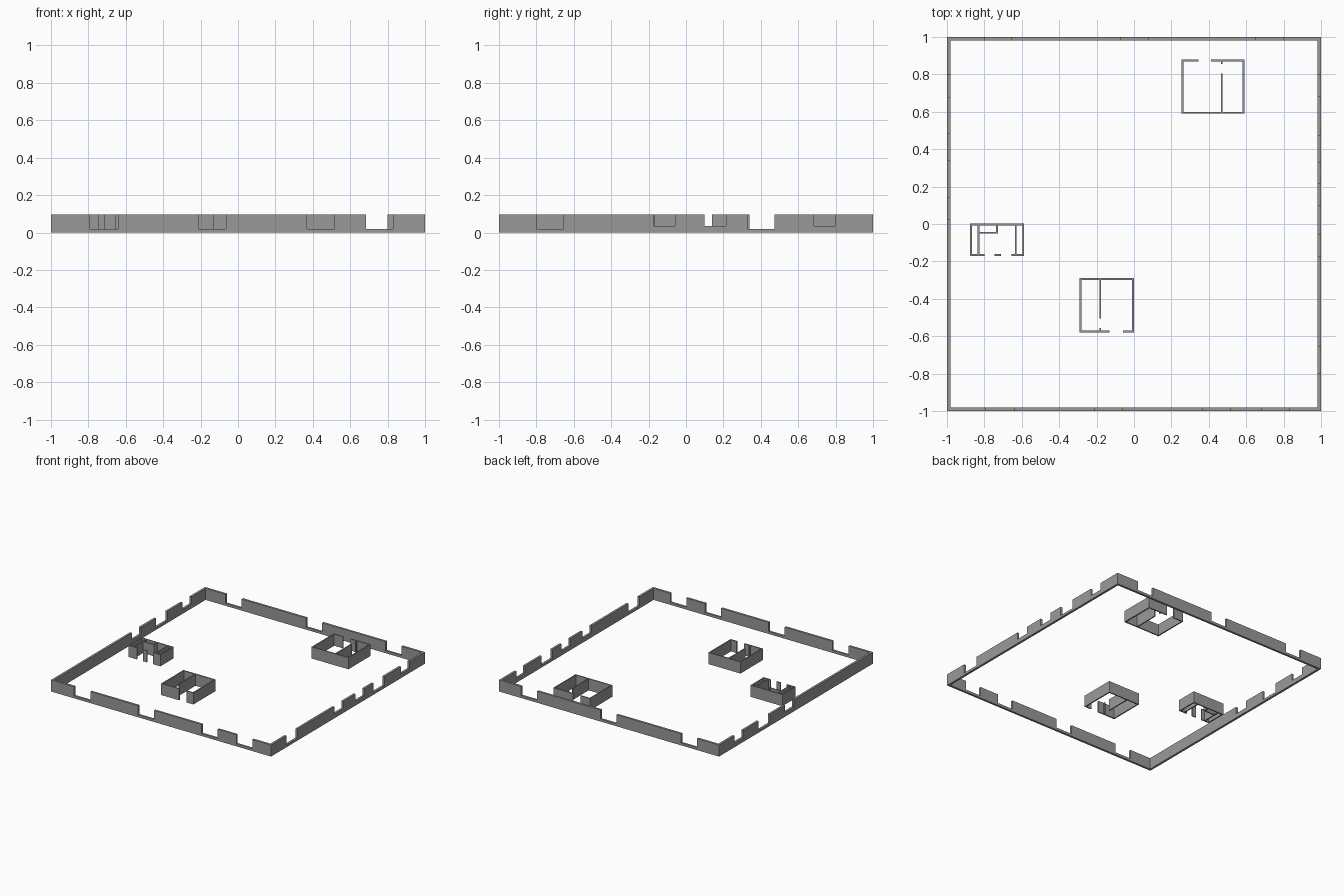
import bpy, bmesh
from mathutils import Vector

if "Cube" in bpy.data.objects:
    bpy.data.objects.remove(bpy.data.objects["Cube"])

H = 0.095      # wall height
T = 0.018      # perimeter wall thickness
LOW, MID = 0.02, 0.036   # window sill heights

grey = bpy.data.materials.new("dark_grey")
grey.diffuse_color = (0.32, 0.32, 0.32, 1)
grey.use_nodes = True
grey.node_tree.nodes["Principled BSDF"].inputs["Base Color"].default_value = grey.diffuse_color


def finish(bm, name):
    bmesh.ops.recalc_face_normals(bm, faces=bm.faces)
    me = bpy.data.meshes.new(name)
    bm.to_mesh(me)
    bm.free()
    me.materials.append(grey)
    ob = bpy.data.objects.new(name, me)
    bpy.context.collection.objects.link(ob)
    return ob


def notched_wall(name, start, end, gaps, place, depth):
    """Extrude a wall profile whose top edge drops to a sill at every gap."""
    pts = [(start, 0), (start, H)]
    for a, b, sill in gaps:
        pts += [(a, H), (a, sill), (b, sill), (b, H)]
    pts += [(end, H), (end, 0)]
    bm = bmesh.new()
    face = bm.faces.new([bm.verts.new(place(u, z)) for u, z in pts])
    ext = bmesh.ops.extrude_face_region(bm, geom=[face])
    moved = [g for g in ext["geom"] if isinstance(g, bmesh.types.BMVert)]
    bmesh.ops.translate(bm, verts=moved, vec=Vector(depth))
    bmesh.ops.triangulate(bm, faces=[f for f in bm.faces if len(f.verts) > 4])
    return finish(bm, name)


def house(name, rects):
    """Walls of a small house, each given as a plan rectangle x0, y0, x1, y1."""
    bm = bmesh.new()
    for x0, y0, x1, y1 in rects:
        vs = bmesh.ops.create_cube(bm, size=1)["verts"]
        for v in vs:
            v.co = (x0 if v.co.x < 0 else x1,
                    y0 if v.co.y < 0 else y1,
                    0 if v.co.z < 0 else H)
    return finish(bm, name)


# perimeter walls with window notches
notched_wall("front_wall", -1, 1,
             [(-0.79, -0.642, LOW), (-0.21, -0.063, LOW),
              (0.37, 0.515, LOW), (0.685, 0.83, LOW)],
             lambda u, z: (u, -1, z), (0, T, 0))
notched_wall("back_wall", -1, 1,
             [(-0.80, -0.655, LOW), (-0.07, 0.078, LOW), (0.652, 0.798, LOW)],
             lambda u, z: (u, 1, z), (0, -T, 0))
notched_wall("right_wall", -1 + T, 1 - T,
             [(-0.80, -0.655, LOW), (-0.175, -0.06, MID), (0.098, 0.213, MID),
              (0.33, 0.472, LOW), (0.685, 0.80, MID)],
             lambda u, z: (1, u, z), (-T, 0, 0))
notched_wall("left_wall", -1 + T, 1 - T,
             [(0.025, 0.14, MID), (0.34, 0.485, LOW), (0.68, 0.80, MID)],
             lambda u, z: (-1, u, z), (T, 0, 0))

t = 0.01       # house wall thickness


def shell(x0, y0, x1, y1, door_side, fronts):
    """Three closed walls plus the broken wall with door openings."""
    yb = y1 - t if door_side > 0 else y0     # broken wall
    yc = y0 if door_side > 0 else y1 - t     # closed wall
    rects = [(x0, yc, x1, yc + t),
             (x0, y0 + t, x0 + t, y1 - t), (x1 - t, y0 + t, x1, y1 - t)]
    return rects + [(a, yb, b, yb + t) for a, b in fronts]


# back right house
house("back_house", shell(0.255, 0.59, 0.59, 0.88, 1,
                          [(0.255, 0.345), (0.413, 0.59)])
      + [(0.464, 0.60, 0.473, 0.805), (0.464, 0.855, 0.473, 0.87)])

# middle front house
house("middle_house", shell(-0.292, -0.58, 0.0, -0.29, -1,
                            [(-0.292, -0.13), (-0.06, 0.0)])
      + [(-0.185, -0.505, -0.176, -0.30), (-0.185, -0.57, -0.176, -0.557)])

# left house with three rooms and a cupboard
house("left_house", shell(-0.877, -0.17, -0.587, 0.002, -1,
                          [(-0.877, -0.80), (-0.745, -0.71), (-0.655, -0.587)])
      + [(-0.837, -0.16, -0.827, -0.008), (-0.637, -0.16, -0.627, -0.008),
         (-0.827, -0.052, -0.727, -0.042), (-0.737, -0.042, -0.727, -0.008)])
